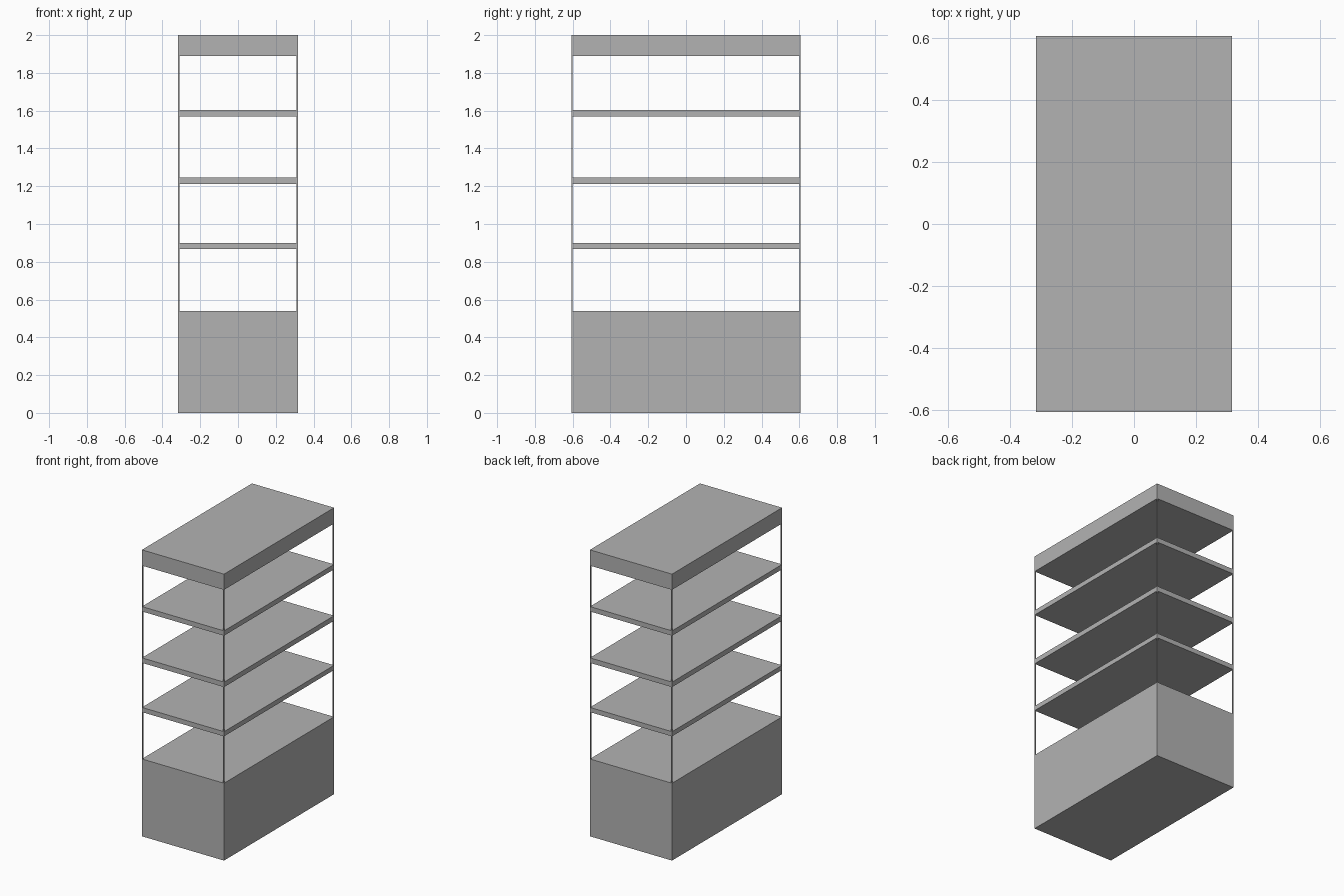
import bpy

# Remove the default cube
cube = bpy.data.objects.get("Cube")
if cube:
    bpy.data.objects.remove(cube, do_unlink=True)

HALF_X, HALF_Y = 0.317, 0.607
POST = 0.006

# Single grey finish
grey = bpy.data.materials.new("plain_grey")
grey.use_nodes = True
colour = (0.45, 0.45, 0.45, 1.0)
grey.diffuse_color = colour
grey.node_tree.nodes["Principled BSDF"].inputs["Base Color"].default_value = colour


def box(name, x, y, z):
    """Box spanning the given (low, high) range on each axis."""
    bpy.ops.mesh.primitive_cube_add(size=1, location=[sum(r) / 2 for r in (x, y, z)])
    obj = bpy.context.object
    obj.name = name
    obj.scale = [r[1] - r[0] for r in (x, y, z)]
    bpy.ops.object.transform_apply(location=False, rotation=False, scale=True)
    obj.data.materials.append(grey)
    return obj


# Base cabinet, shelves and top canopy share one footprint
slabs = {
    "base_cabinet": (0.0, 0.54),
    "lower_shelf": (0.867, 0.9),
    "middle_shelf": (1.211, 1.246),
    "upper_shelf": (1.57, 1.604),
    "top_canopy": (1.89, 2.0),
}
for name, z in slabs.items():
    box(name, (-HALF_X, HALF_X), (-HALF_Y, HALF_Y), z)

# Thin corner posts, cut into the gaps between neighbouring slabs
levels = list(slabs.values())
for side, sx in (("left", 1), ("right", -1)):
    for end, sy in (("front", -1), ("back", 1)):
        for i, (below, above) in enumerate(zip(levels, levels[1:])):
            x = sorted((sx * HALF_X, sx * (HALF_X - POST)))
            y = sorted((sy * HALF_Y, sy * (HALF_Y - POST)))
            box(f"{end}_{side}_post_{i + 1}", x, y, (below[1], above[0]))
